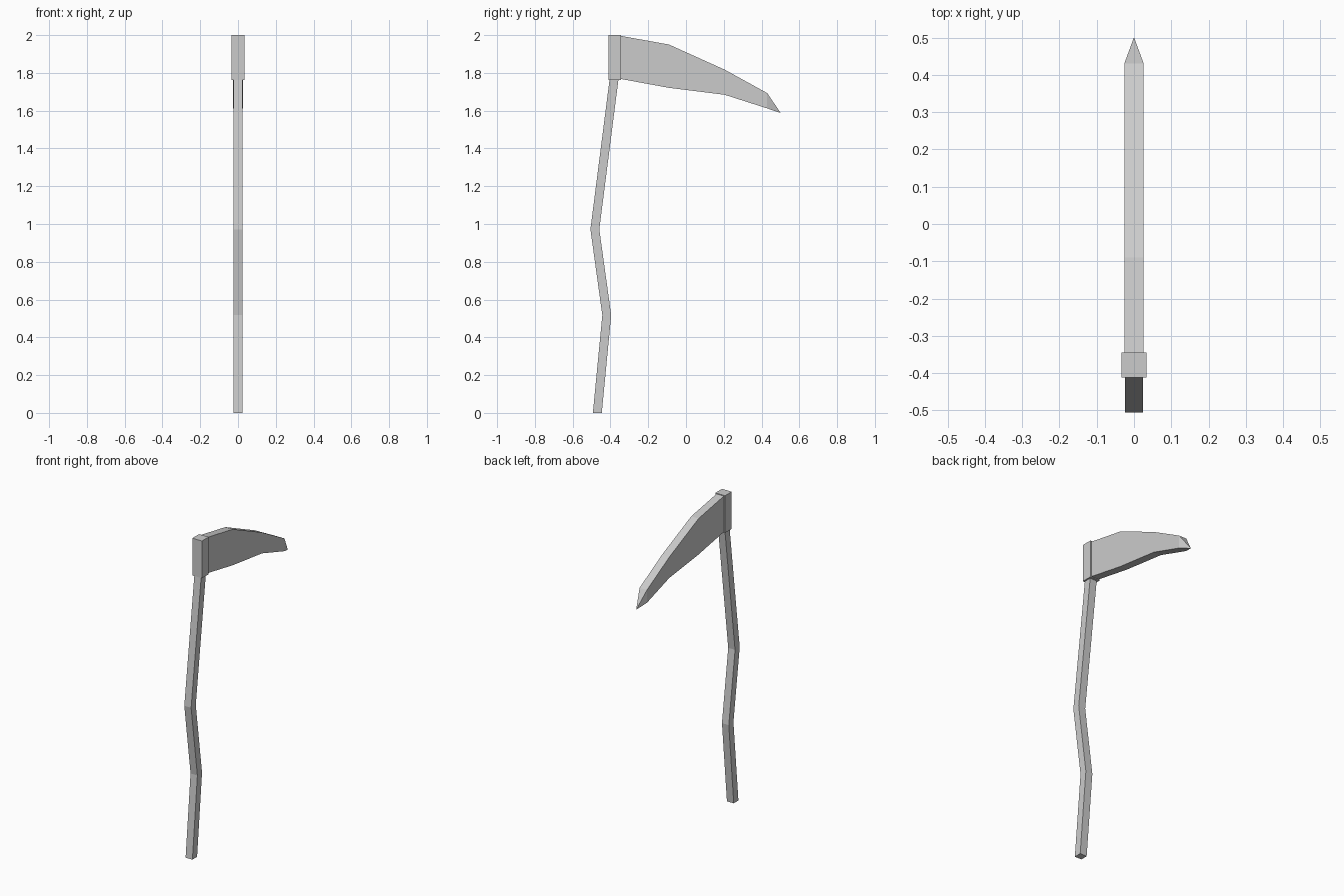
import bpy, bmesh

if "Cube" in bpy.data.objects:
    bpy.data.objects.remove(bpy.data.objects["Cube"])


def loft(name, stations):
    """Skin four-sided rings; each station is (half width, (y, z), (y, z))."""
    bm = bmesh.new()
    rings = []
    for w, (ya, za), (yb, zb) in stations:
        rings.append([bm.verts.new(p) for p in
                      ((-w, ya, za), (w, ya, za), (w, yb, zb), (-w, yb, zb))])
    for a, b in zip(rings, rings[1:]):
        for i in range(4):
            j = (i + 1) % 4
            bm.faces.new((a[i], a[j], b[j], b[i]))
    bm.faces.new(rings[0])
    bm.faces.new(rings[-1])
    # Rings of zero size collapse to a point
    bmesh.ops.remove_doubles(bm, verts=bm.verts[:], dist=1e-4)
    bmesh.ops.recalc_face_normals(bm, faces=bm.faces[:])
    mesh = bpy.data.meshes.new(name)
    bm.to_mesh(mesh)
    bm.free()
    obj = bpy.data.objects.new(name, mesh)
    bpy.context.collection.objects.link(obj)
    return obj


# Crooked square handle: front edge y, depth and height at each bend
shaft = [(-0.493, 0.0), (-0.443, 0.517), (-0.506, 0.972), (-0.404, 1.77)]
loft("handle", [(0.024, (y, z), (y + 0.047, z)) for y, z in shaft])

# Block that joins the blade to the handle
loft("collar", [(0.034, (-0.411, z), (-0.344, z)) for z in (1.763, 2.0)])

# Curved blade: top edge and bottom edge, ending in a point
TIP = (0.501, 1.588)
loft("blade", [
    (0.026, (-0.346, 1.996), (-0.346, 1.768)),
    (0.026, (-0.09, 1.95), (-0.09, 1.721)),
    (0.026, (0.205, 1.817), (0.205, 1.684)),
    (0.026, (0.43, 1.693), (0.43, 1.612)),
    (0.0, TIP, TIP),
])
